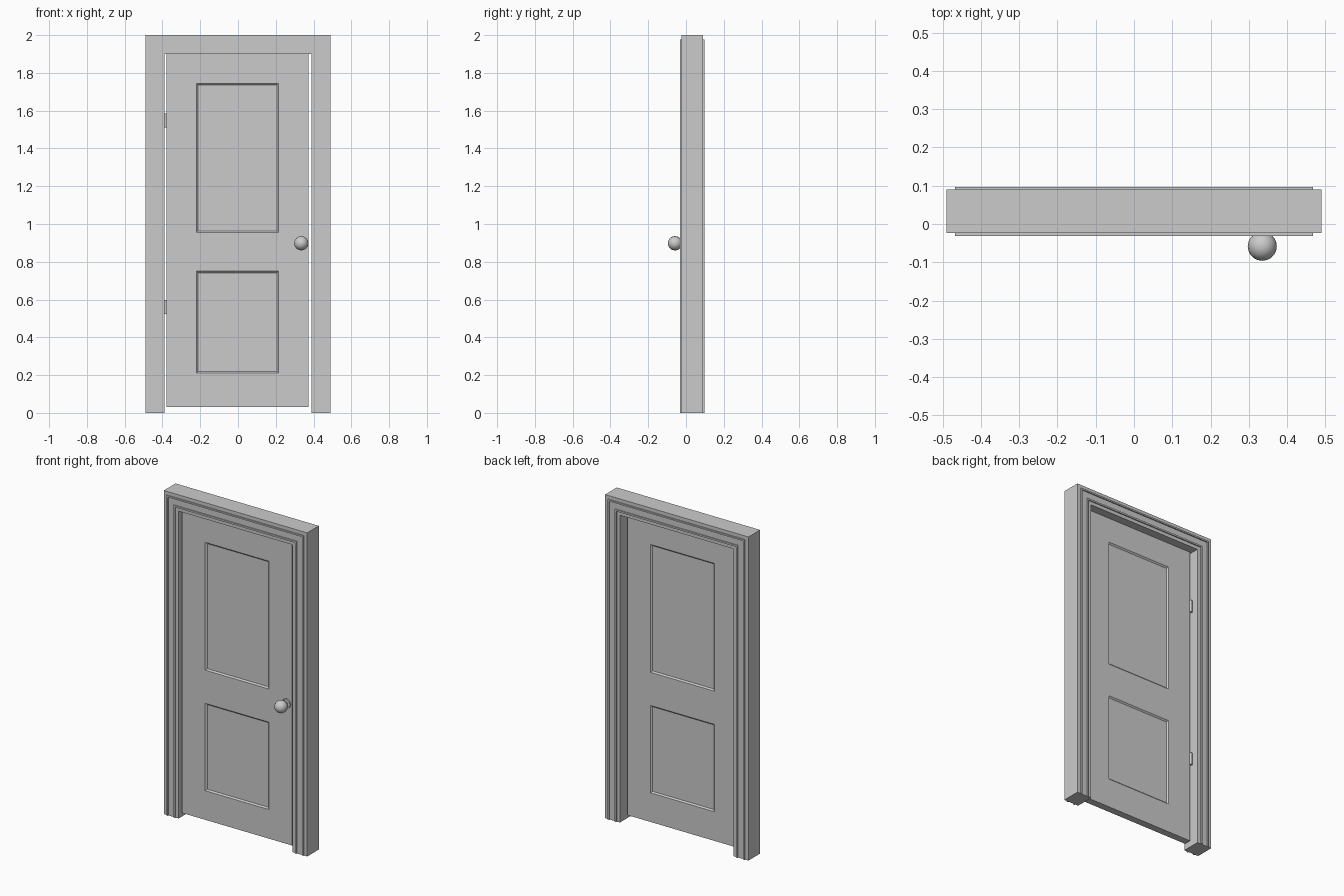
import bpy, bmesh
from math import radians
from mathutils import Vector, Matrix

if "Cube" in bpy.data.objects:
    bpy.data.objects.remove(bpy.data.objects["Cube"])


def finish(bm, name, smooth=False):
    bmesh.ops.recalc_face_normals(bm, faces=bm.faces)
    me = bpy.data.meshes.new(name)
    bm.to_mesh(me)
    bm.free()
    ob = bpy.data.objects.new(name, me)
    bpy.context.collection.objects.link(ob)
    if smooth:
        bpy.ops.object.select_all(action='DESELECT')
        ob.select_set(True)
        bpy.context.view_layer.objects.active = ob
        bpy.ops.object.shade_smooth_by_angle(angle=radians(40))
    return ob


# Door frame: a ridged section swept up, across and down with mitred corners
HALF_W, HEIGHT, WIDTH = 0.49, 2.0, 0.101
ridge_steps = [(0, 0), (0.022, 0), (0.022, 1), (0.031, 1), (0.031, 0),
               (0.070, 0), (0.070, 1), (0.080, 1), (0.080, 0), (WIDTH, 0)]
section = [(o, -0.024 - 0.007 * r) for o, r in ridge_steps]
section += [(o, 0.09 + 0.007 * r) for o, r in reversed(ridge_steps)]

bm = bmesh.new()
rings = []
for side, top in ((-1, 0), (-1, 1), (1, 1), (1, 0)):
    rings.append([bm.verts.new((side * (HALF_W - o), y, (HEIGHT - o) * top))
                  for o, y in section])
n = len(section)
for a, b in zip(rings, rings[1:]):
    for i in range(n):
        j = (i + 1) % n
        bm.faces.new((a[i], a[j], b[j], b[i]))
bm.faces.new(rings[0])
bm.faces.new(rings[-1])
finish(bm, "door_frame")

# Door leaf with two sunken panels on each side
X0, X1, Y0, Y1, Z0, Z1 = -0.378, 0.373, -0.006, 0.038, 0.03, 1.90
PX = (-0.22, 0.215)
PANELS = ((0.21, 0.75), (0.955, 1.745))
bm = bmesh.new()
bmesh.ops.create_cube(bm, size=1, matrix=Matrix.Translation(
    ((X0 + X1) / 2, (Y0 + Y1) / 2, (Z0 + Z1) / 2))
    @ Matrix.Diagonal((X1 - X0, Y1 - Y0, Z1 - Z0, 1)))
cuts = [(Vector((x, 0, 0)), Vector((1, 0, 0))) for x in PX]
cuts += [(Vector((0, 0, z)), Vector((0, 0, 1))) for p in PANELS for z in p]
for co, no in cuts:
    bmesh.ops.bisect_plane(bm, geom=bm.verts[:] + bm.edges[:] + bm.faces[:],
                           plane_co=co, plane_no=no)
bmesh.ops.recalc_face_normals(bm, faces=bm.faces)
panel_faces = []
for f in bm.faces:
    c = f.calc_center_median()
    if abs(f.normal.y) > 0.9 and PX[0] < c.x < PX[1] \
            and any(a < c.z < b for a, b in PANELS):
        panel_faces.append(f)
bmesh.ops.inset_individual(bm, faces=panel_faces, thickness=0.012, depth=-0.008)
finish(bm, "door_leaf")

# Knob: ball, neck and rose on the front
KX, KZ = 0.335, 0.898
bm = bmesh.new()
turn = Matrix.Rotation(radians(90), 4, 'X')
bmesh.ops.create_uvsphere(bm, u_segments=16, v_segments=10, radius=0.038,
                          matrix=Matrix.Translation((KX, -0.058, KZ)) @ turn)
finish(bm, "door_knob", True)
for name, r, y0, y1 in (("knob_neck", 0.014, -0.03, -0.004),
                        ("knob_rose", 0.03, -0.014, -0.004)):
    bm = bmesh.new()
    bmesh.ops.create_cone(bm, cap_ends=True, segments=16, radius1=r, radius2=r,
                          depth=y1 - y0,
                          matrix=Matrix.Translation((KX, (y0 + y1) / 2, KZ)) @ turn)
    finish(bm, name, True)

# Hinge barrels on the back of the left edge
for name, z in (("lower_hinge", 0.56), ("upper_hinge", 1.548)):
    bm = bmesh.new()
    bmesh.ops.create_cone(bm, cap_ends=True, segments=12, radius1=0.009,
                          radius2=0.009, depth=0.074,
                          matrix=Matrix.Translation((-0.381, 0.041, z)))
    finish(bm, name, True)
